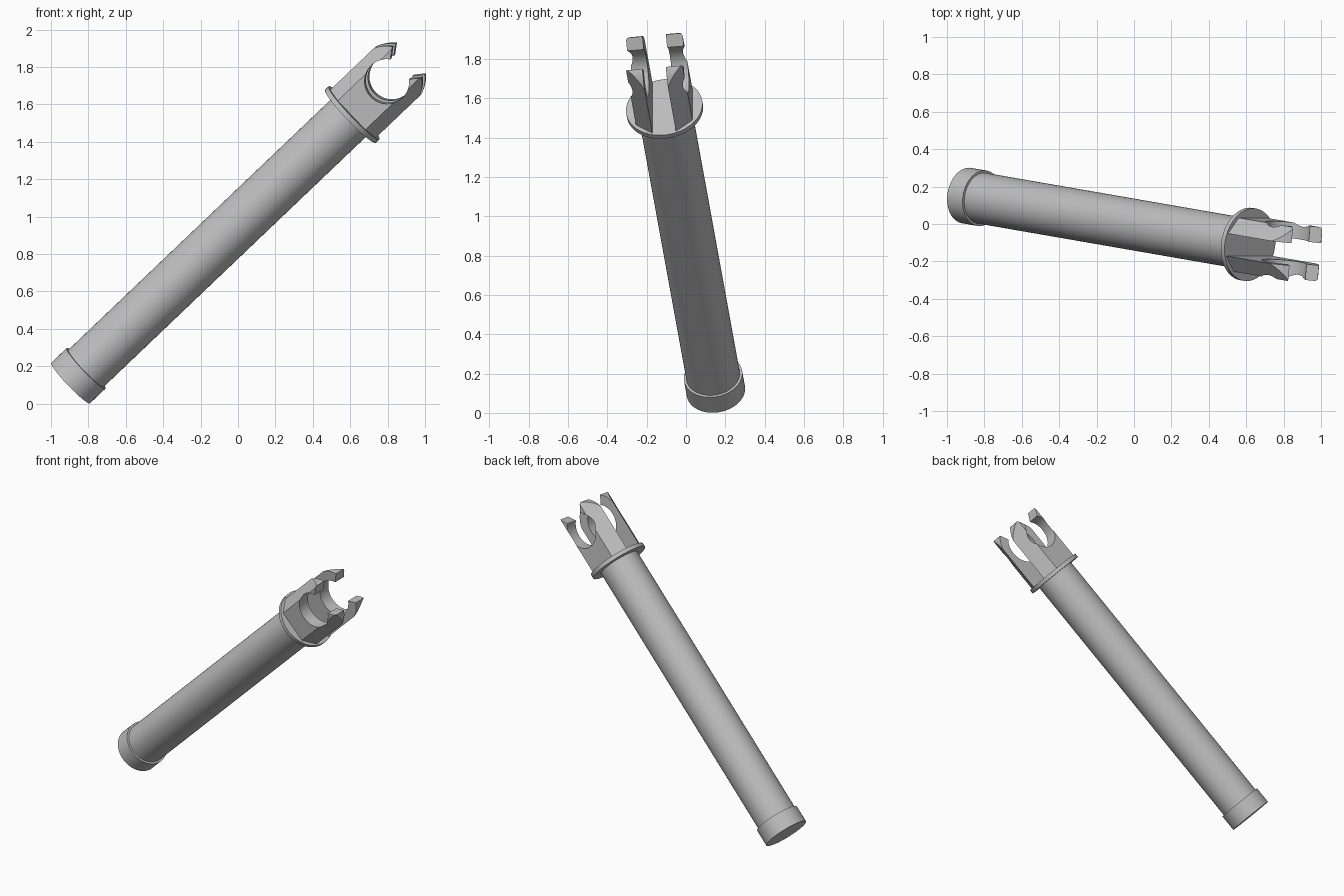
import bpy, bmesh, math
from mathutils import Vector, Matrix

old = bpy.data.objects.get("Cube")
if old:
    bpy.data.objects.remove(old, do_unlink=True)

# One grey material for everything
grey = bpy.data.materials.new("plain grey")
grey.use_nodes = True
colour = (0.52, 0.52, 0.52, 1)
grey.diffuse_color = colour
grey.node_tree.nodes["Principled BSDF"].inputs["Base Color"].default_value = colour

# Leaning frame: local z runs along the rod, local x across the fork, local y between its plates
axis = Vector((0.718, -0.1245, 0.6846)).normalized()
across = Vector((-axis.z, 0, axis.x)).normalized()
frame = Matrix((across, axis.cross(across), axis)).transposed().to_4x4()
frame.translation = (-0.895, 0.152, 0.11)


def add_part(name, bm):
    bmesh.ops.recalc_face_normals(bm, faces=bm.faces)
    mesh = bpy.data.meshes.new(name)
    bm.to_mesh(mesh)
    bm.free()
    mesh.materials.append(grey)
    obj = bpy.data.objects.new(name, mesh)
    obj.matrix_world = frame
    bpy.context.collection.objects.link(obj)
    bpy.ops.object.select_all(action='DESELECT')
    obj.select_set(True)
    bpy.context.view_layer.objects.active = obj
    bpy.ops.object.shade_smooth_by_angle(angle=math.radians(30))


def disc(name, radius, start, end):
    bm = bmesh.new()
    bmesh.ops.create_cone(bm, cap_ends=True, segments=48, radius1=radius, radius2=radius,
                          depth=end - start,
                          matrix=Matrix.Translation((0, 0, (start + end) / 2)))
    add_part(name, bm)


# Rod, end cap and flange
CAP, FLANGE, FLANGE_TOP = 0.115, 2.083, 2.11
disc("end_cap", 0.15, 0, CAP)
disc("rod", 0.137, CAP, FLANGE)
disc("flange", 0.196, FLANGE, FLANGE_TOP)

# Fork dimensions
HOLE_Z, HOLE_R, OUTER_R = 2.373, 0.12, 0.187
HALF_WIDTH, INNER, OUTER = 0.177, 0.06, 0.145
FLAT = 0.107  # half width of the outer face after the chamfer


def arc(radius, start, end, steps):
    angles = [math.radians(start + (end - start) * i / steps) for i in range(steps + 1)]
    return [(radius * math.sin(a), HOLE_Z + radius * math.cos(a)) for a in angles]


def fork_plate(name, side):
    # Open ring on a straight base
    gap, shoulder = 37.5, math.degrees(math.asin(HALF_WIDTH / OUTER_R))
    outline = [(HALF_WIDTH, FLANGE_TOP)]
    outline += arc(OUTER_R, shoulder, gap, 8)
    outline += arc(HOLE_R, gap, 360 - gap, 40)
    outline += arc(OUTER_R, -gap, -shoulder, 8)
    outline.append((-HALF_WIDTH, FLANGE_TOP))
    bm = bmesh.new()
    face = bm.faces.new([bm.verts.new((x, side * INNER, z)) for x, z in outline])
    new = bmesh.ops.extrude_face_region(bm, geom=[face])["geom"]
    bmesh.ops.translate(bm, verts=[g for g in new if isinstance(g, bmesh.types.BMVert)],
                        vec=(0, side * (OUTER - INNER), 0))
    if face.is_valid and not any(len(e.link_faces) == 1 for e in bm.edges):
        pass
    else:
        bmesh.ops.holes_fill(bm, edges=[e for e in bm.edges if e.is_boundary])
    bmesh.ops.triangulate(bm, faces=bm.faces)
    # Chamfer both outer corners, which sharpens the prong tips
    for hand in (1, -1):
        normal = Vector((hand * (OUTER - INNER), side * (HALF_WIDTH - FLAT), 0))
        cut = bmesh.ops.bisect_plane(bm, geom=bm.verts[:] + bm.edges[:] + bm.faces[:],
                                     plane_co=(hand * FLAT, side * OUTER, 0),
                                     plane_no=normal, clear_outer=True, dist=1e-5)
        rim = [g for g in cut["geom_cut"] if isinstance(g, bmesh.types.BMEdge) and g.is_boundary]
        bmesh.ops.triangle_fill(bm, edges=rim, use_beauty=True, normal=normal)
        bmesh.ops.triangulate(bm, faces=bm.faces)
    add_part(name, bm)


fork_plate("fork_plate_front", 1)
fork_plate("fork_plate_back", -1)
